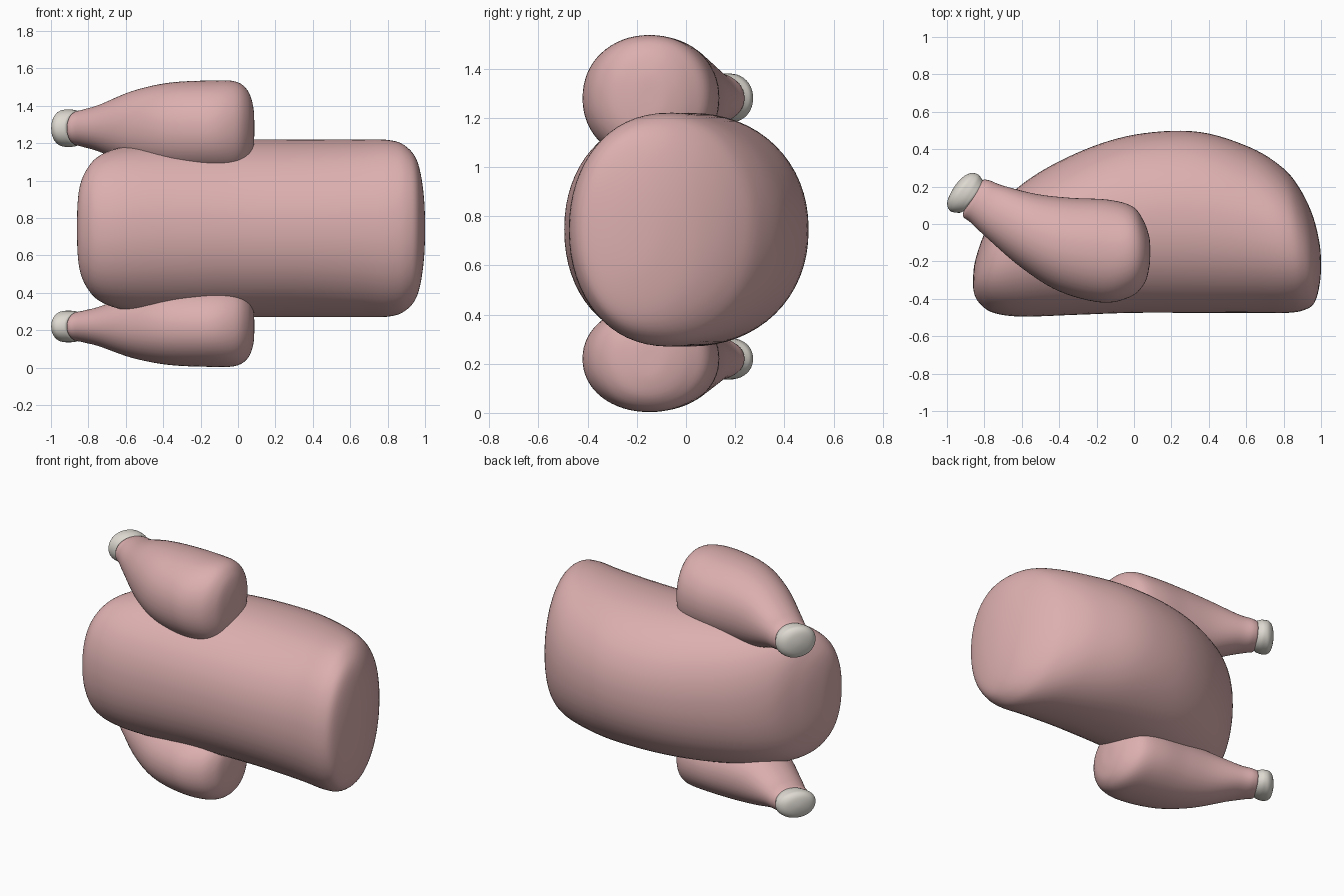
import bpy, bmesh, math

if "Cube" in bpy.data.objects:
    bpy.data.objects.remove(bpy.data.objects["Cube"])

def material(name, rgb):
    m = bpy.data.materials.new(name)
    m.diffuse_color = (*rgb, 1)
    m.use_nodes = True
    m.node_tree.nodes["Principled BSDF"].inputs["Base Color"].default_value = m.diffuse_color
    return m

PINK = material("pink skin", (0.72, 0.43, 0.43))
BONE = material("pale bone", (0.73, 0.70, 0.64))

def spline(sections, steps):
    """Catmull-Rom through (x1, y1, x2, y2, h); ends are poles, rounded by a mirrored ghost ring."""
    flip = lambda s: (s[2], s[3], s[0], s[1], -s[4])
    pts = [flip(sections[1])] + sections + [flip(sections[-2])]
    out = []
    for i in range(1, len(pts) - 2):
        a, b, c, d = pts[i - 1:i + 3]
        for k in range(steps):
            t = k / steps
            out.append([0.5 * (2 * q + (r - p) * t + (2 * p - 5 * q + 4 * r - s) * t * t
                               + (3 * q - p - 3 * r + s) * t ** 3)
                        for p, q, r, s in zip(a, b, c, d)])
    return out[1:]

def loft(name, sections, zc, mat, zscale=1.0, power=2.1, n=64, steps=6):
    """Upright oval rings spanning the two outline points of each section, closed by poles."""
    bm = bmesh.new()
    rings = []
    for x1, y1, x2, y2, h in spline(sections, steps):
        ring = []
        for k in range(n):
            a = 2 * math.pi * k / n
            c, s = math.cos(a), math.sin(a)
            u = math.copysign(abs(c) ** (2 / power), c)
            v = math.copysign(abs(s) ** (2 / power), s)
            ring.append(bm.verts.new(((x1 + x2) / 2 + u * (x2 - x1) / 2,
                                      (y1 + y2) / 2 + u * (y2 - y1) / 2,
                                      zc + v * h * zscale)))
        rings.append(ring)
    for r, q in zip(rings, rings[1:]):
        for k in range(n):
            bm.faces.new((r[k], r[(k + 1) % n], q[(k + 1) % n], q[k]))
    for pole, ring in ((sections[0], rings[0]), (sections[-1], rings[-1])):
        p = bm.verts.new((pole[0], pole[1], zc))
        for k in range(n):
            bm.faces.new((p, ring[k], ring[(k + 1) % n]))
    bmesh.ops.recalc_face_normals(bm, faces=bm.faces)
    for f in bm.faces:
        f.smooth = True
    me = bpy.data.meshes.new(name)
    bm.to_mesh(me)
    bm.free()
    me.materials.append(mat)
    ob = bpy.data.objects.new(name, me)
    bpy.context.collection.objects.link(ob)

# Plump body: front outline point, back outline point, half height
body = [
    (-0.86, -0.28, -0.86, -0.28, 0),
    (-0.855, -0.37, -0.845, -0.18, 0.20),
    (-0.82, -0.43, -0.79, -0.03, 0.32),
    (-0.75, -0.475, -0.69, 0.13, 0.40),
    (-0.60, -0.495, -0.50, 0.28, 0.447),
    (-0.30, -0.485, -0.22, 0.415, 0.47),
    (0.00, -0.475, 0.05, 0.485, 0.475),
    (0.35, -0.475, 0.35, 0.492, 0.475),
    (0.65, -0.475, 0.62, 0.41, 0.475),
    (0.82, -0.475, 0.79, 0.305, 0.472),
    (0.91, -0.46, 0.88, 0.20, 0.44),
    (0.965, -0.42, 0.95, 0.06, 0.36),
    (0.993, -0.32, 0.988, -0.08, 0.20),
    (1.00, -0.20, 1.00, -0.20, 0)]

# Drumstick, from the thin ankle to the thick thigh
leg = [
    (-0.87, 0.14, -0.87, 0.14, 0),
    (-0.915, 0.05, -0.82, 0.225, 0.08),
    (-0.87, 0.005, -0.78, 0.235, 0.10),
    (-0.78, -0.08, -0.70, 0.205, 0.125),
    (-0.60, -0.235, -0.52, 0.16, 0.20),
    (-0.40, -0.36, -0.34, 0.14, 0.243),
    (-0.17, -0.42, -0.14, 0.13, 0.255),
    (-0.02, -0.39, -0.01, 0.095, 0.25),
    (0.055, -0.32, 0.05, 0.02, 0.20),
    (0.082, -0.23, 0.082, -0.07, 0.11),
    (0.087, -0.15, 0.087, -0.15, 0)]

# Bone knob at the ankle
bone = [
    (-0.84, 0.12, -0.84, 0.12, 0),
    (-0.91, 0.07, -0.80, 0.20, 0.08),
    (-0.935, 0.06, -0.82, 0.25, 0.097),
    (-0.98, 0.068, -0.84, 0.268, 0.10),
    (-0.998, 0.10, -0.87, 0.272, 0.095),
    (-0.992, 0.14, -0.91, 0.255, 0.065),
    (-0.957, 0.205, -0.957, 0.205, 0)]

loft("body", body, 0.745, PINK, power=2.12)
for side, zc, zs in (("upper", 1.28, 1.0), ("lower", 0.22, 0.845)):
    loft(side + "_leg", leg, zc, PINK, zs)
    loft(side + "_leg_bone", bone, zc, BONE, zs, n=40, steps=5)
